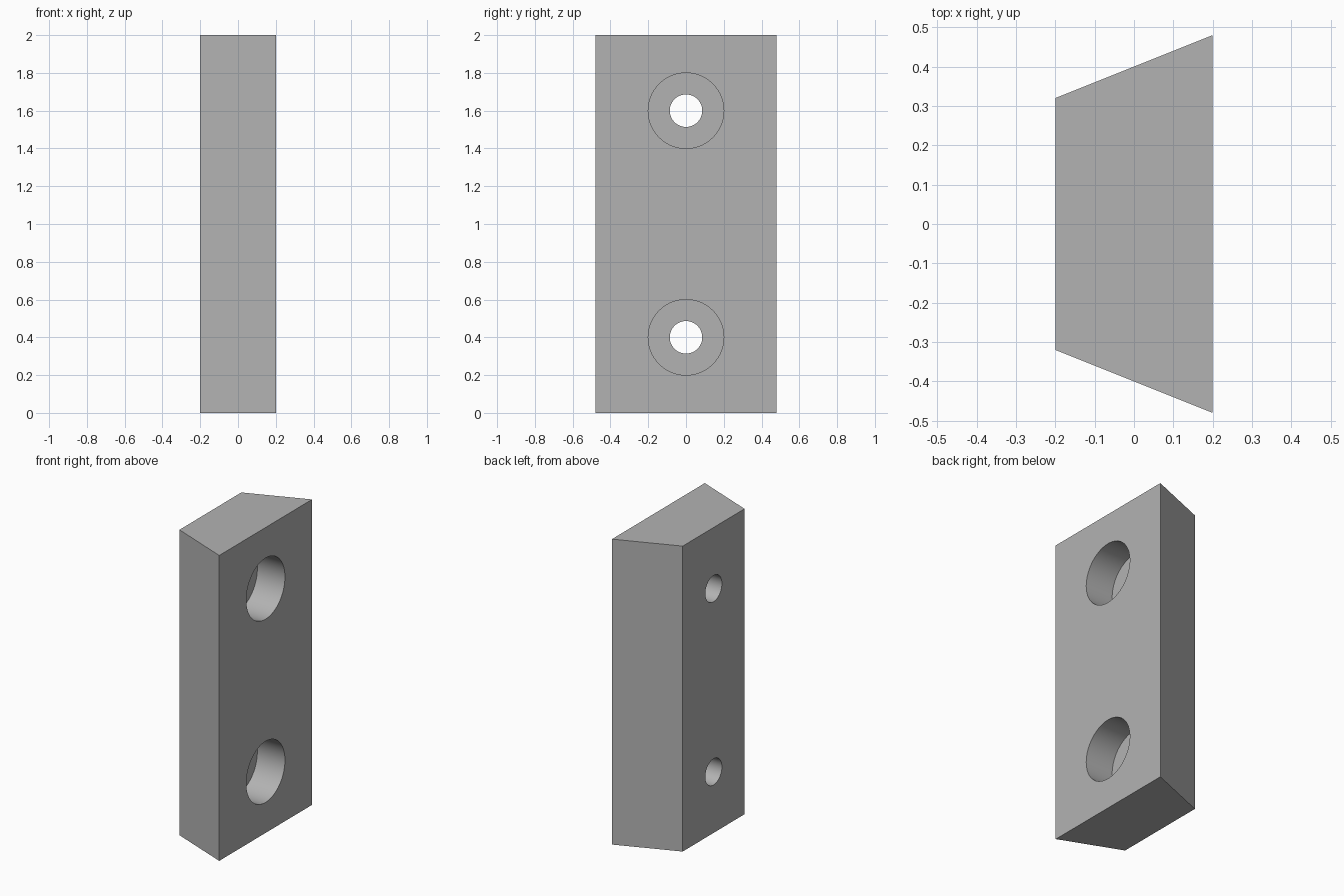
import bpy
import bmesh
from math import pi
from mathutils import Matrix

cube = bpy.data.objects.get("Cube")
if cube:
    bpy.data.objects.remove(cube, do_unlink=True)

HEIGHT = 2.0
HOLE_HEIGHTS = (0.4, 1.6)

grey = bpy.data.materials.new("plain grey")
grey.use_nodes = True
colour = (0.45, 0.45, 0.45, 1)
grey.diffuse_color = colour
grey.node_tree.nodes["Principled BSDF"].inputs["Base Color"].default_value = colour


def add_object(name, bm):
    bmesh.ops.recalc_face_normals(bm, faces=bm.faces)
    mesh = bpy.data.meshes.new(name)
    bm.to_mesh(mesh)
    bm.free()
    mesh.materials.append(grey)
    obj = bpy.data.objects.new(name, mesh)
    bpy.context.collection.objects.link(obj)
    return obj


def cylinder_cutter(name, radius, x_start, x_end, z):
    bm = bmesh.new()
    place = Matrix.Translation(((x_start + x_end) / 2, 0, z)) @ Matrix.Rotation(pi / 2, 4, "Y")
    bmesh.ops.create_cone(bm, cap_ends=True, segments=96, radius1=radius,
                          radius2=radius, depth=x_end - x_start, matrix=place)
    return add_object(name, bm)


# Tapered block: trapezoid profile extruded upwards
bm = bmesh.new()
profile = [(-0.2, -0.32), (0.2, -0.48), (0.2, 0.48), (-0.2, 0.32)]
base = bm.faces.new([bm.verts.new((x, y, 0)) for x, y in profile])
top = bmesh.ops.extrude_face_region(bm, geom=[base])["geom"]
bmesh.ops.translate(bm, vec=(0, 0, HEIGHT),
                    verts=[v for v in top if isinstance(v, bmesh.types.BMVert)])
block = add_object("tapered_block", bm)

# Bolt holes: wide counterbore on the broad face, narrow hole right through
cutters = []
for z in HOLE_HEIGHTS:
    cutters.append(cylinder_cutter("counterbore_cutter", 0.2, 0.0, 0.3, z))
    cutters.append(cylinder_cutter("bolt_hole_cutter", 0.086, -0.3, 0.1, z))
for cutter in cutters:
    cut = block.modifiers.new(cutter.name, "BOOLEAN")
    cut.operation = "DIFFERENCE"
    cut.solver = "EXACT"
    cut.object = cutter

# Apply the cuts, then remove the cutters
bpy.ops.object.select_all(action="DESELECT")
block.select_set(True)
bpy.context.view_layer.objects.active = block
for cut in list(block.modifiers):
    bpy.ops.object.modifier_apply(modifier=cut.name)
for cutter in cutters:
    bpy.data.objects.remove(cutter, do_unlink=True)

# Smooth hole walls with crisp rims
bpy.ops.object.shade_smooth_by_angle(angle=pi / 6)
